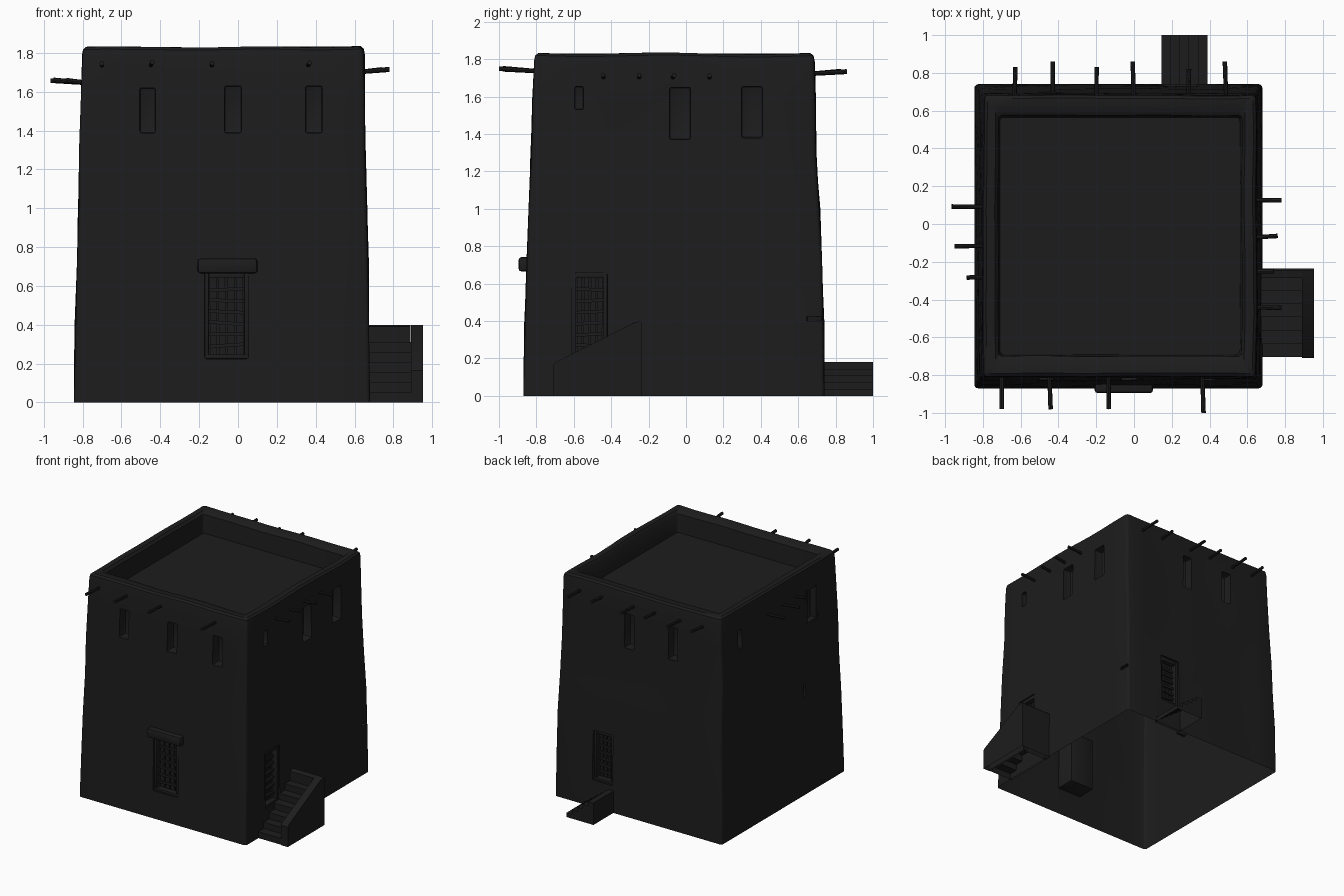
import bpy, bmesh, math, random
from mathutils import Vector, Matrix, noise

if "Cube" in bpy.data.objects:
    bpy.data.objects.remove(bpy.data.objects["Cube"])

random.seed(4)
mat = bpy.data.materials.new("dark_clay")
mat.diffuse_color = (0.012, 0.012, 0.012, 1)
mat.use_nodes = True
mat.node_tree.nodes["Principled BSDF"].inputs["Base Color"].default_value = mat.diffuse_color


def finish(name, bm, smooth=True):
    bmesh.ops.recalc_face_normals(bm, faces=bm.faces[:])
    me = bpy.data.meshes.new(name)
    bm.to_mesh(me)
    bm.free()
    ob = bpy.data.objects.new(name, me)
    bpy.context.collection.objects.link(ob)
    me.materials.append(mat)
    if smooth:
        activate(ob)
        bpy.ops.object.shade_smooth_by_angle(angle=math.radians(35))
    return ob


def activate(ob):
    bpy.ops.object.select_all(action='DESELECT')
    ob.select_set(True)
    bpy.context.view_layer.objects.active = ob


def add_box(bm, lo, hi, bevel=0.0, turn=None):
    lo, hi = Vector(lo), Vector(hi)
    m = Matrix.Translation((lo + hi) / 2) @ (turn or Matrix()) @ Matrix.Diagonal((*(hi - lo), 1))
    vs = bmesh.ops.create_cube(bm, size=1, matrix=m)['verts']
    if bevel:
        es = list({e for v in vs for e in v.link_edges})
        bmesh.ops.bevel(bm, geom=es, offset=bevel, segments=2, profile=0.5, affect='EDGES')


# Wall surface position by side and height: (base, top at z = 1.83)
WALL = {'front': (-0.87, -0.81), 'back': (0.74, 0.685), 'left': (-0.845, -0.80), 'right': (0.68, 0.65)}


def wall_box(bm, side, u0, u1, z0, z1, d0, d1, bevel=0.0, tilt=0.0):
    """Box on a wall: u along the wall, d = depth inwards from the surface."""
    a, b = WALL[side]
    w = a + (b - a) * (z0 + z1) / 2 / 1.83
    s = -1 if a > 0 else 1
    p, q = sorted((w + s * d0, w + s * d1))
    if side in ('front', 'back'):
        add_box(bm, (u0, p, z0), (u1, q, z1), bevel, Matrix.Rotation(tilt, 4, 'Y'))
    else:
        add_box(bm, (p, u0, z0), (q, u1, z1), bevel, Matrix.Rotation(tilt, 4, 'X'))


# Tapered mud walls with rounded parapet and sunken roof
def ring(bm, x0, x1, y0, y1, r, z, wob):
    n, pts = 10, []
    corners = [(x1 - r, y0 + r, -90), (x1 - r, y1 - r, 0), (x0 + r, y1 - r, 90), (x0 + r, y0 + r, 180)]
    for i, (cx, cy, a) in enumerate(corners):
        arc = [Vector((cx + r * math.cos(math.radians(a + k * 30)), cy + r * math.sin(math.radians(a + k * 30)), z))
               for k in range(4)]
        nx, ny, na = corners[(i + 1) % 4]
        nxt = Vector((nx + r * math.cos(math.radians(na)), ny + r * math.sin(math.radians(na)), z))
        pts += arc + [arc[-1].lerp(nxt, k / n) for k in range(1, n)]
    return [bm.verts.new(p + wob * noise.noise_vector(p * 2.6)) for p in pts]


outer = [(-.845, .68, -.87, .74, 0), (-.838, .677, -.862, .737, .38), (-.83, .673, -.852, .727, .7),
         (-.822, .66, -.84, .715, 1.0), (-.815, .655, -.83, .695, 1.3), (-.806, .652, -.817, .69, 1.6),
         (-.80, .65, -.81, .685, 1.79), (-.795, .645, -.805, .68, 1.817), (-.78, .63, -.79, .665, 1.83),
         (-.735, .585, -.735, .61, 1.83), (-.718, .57, -.70, .575, 1.81), (-.71, .56, -.69, .565, 1.66)]
bm = bmesh.new()
rings = [ring(bm, *o[:4], 0.02, o[4], 0 if i in (0, len(outer) - 1) else 0.008) for i, o in enumerate(outer)]
for a, b in zip(rings, rings[1:]):
    for i in range(len(a)):
        j = (i + 1) % len(a)
        bm.faces.new((a[i], a[j], b[j], b[i]))
bm.faces.new(rings[0][::-1])
bm.faces.new(rings[-1])
walls = finish("walls", bm, smooth=False)

# Openings: side, u0, u1, z0, z1, depth
windows = [('front', -.506, -.424, 1.388, 1.62), ('front', -.069, .018, 1.388, 1.63), ('front', .347, .434, 1.388, 1.63),
           ('right', -.596, -.548, 1.53, 1.655), ('right', -.088, .024, 1.37, 1.65), ('right', .297, .409, 1.38, 1.655),
           ('back', -.01, .075, 1.365, 1.65), ('back', -.41, -.325, 1.38, 1.65),
           ('left', .42, .47, 1.50, 1.65), ('left', -.56, -.41, 1.36, 1.655), ('left', -.38, -.35, .80, .90)]
doors = {'front': (-.172, .054, .225, .67), 'right': (-.61, -.42, .20, .66), 'back': (.155, .335, .22, .63)}
bm = bmesh.new()
for w in windows:
    wall_box(bm, *w, -0.1, 0.075, 0.01)
for side, d in doors.items():
    wall_box(bm, side, *d, -0.1, 0.15, 0.01)
add_box(bm, (.66, .60, .40), (.72, .80, .425), 0, Matrix.Rotation(math.radians(-45), 4, 'Z'))  # corner crack
cutter = finish("opening_cutter", bm, smooth=False)
cutter.hide_render = True
mod = walls.modifiers.new("openings", 'BOOLEAN')
mod.operation, mod.solver, mod.object = 'DIFFERENCE', 'EXACT', cutter
activate(walls)
bpy.ops.object.modifier_apply(modifier=mod.name)
bpy.data.objects.remove(cutter)
# The building is an open shell underneath
bm = bmesh.new()
bm.from_mesh(walls.data)
bmesh.ops.delete(bm, geom=[f for f in bm.faces if all(v.co.z < 1e-4 for v in f.verts)], context='FACES')
bm.to_mesh(walls.data)
bm.free()
activate(walls)
bpy.ops.object.shade_smooth_by_angle(angle=math.radians(35))

# Slatted wooden doors
for side, (u0, u1, z0, z1) in doors.items():
    bm = bmesh.new()
    t = 0.022
    for a, b, c, d in ((u0, u0 + t, z0, z1), (u1 - t, u1, z0, z1), (u0, u1, z1 - 0.03, z1), (u0, u1, z0, z0 + t)):
        wall_box(bm, side, a, b, c, d, 0.008, 0.06, 0.004)
    step = (u1 - u0 - 2 * t) / 4
    for k in range(4):
        u = u0 + t + k * step
        wall_box(bm, side, u + 0.005, u + step - 0.005, z0 + .01, z1 - .01, 0.05, 0.065, 0, random.uniform(-.015, .015))
    for k in range(6):
        z = z0 + 0.06 + k * (z1 - z0 - 0.1) / 6
        wall_box(bm, side, u0 + .012, u1 - .012, z, z + .018, 0.035, 0.052, 0, random.uniform(-.08, .08))
    finish(side + "_door", bm)

# Lintel beam over the front door
bm = bmesh.new()
add_box(bm, (-.208, -.895, .665), (.10, -.81, .742), 0.015)
finish("front_lintel", bm)

# Frame of the large left window
bm = bmesh.new()
for a, b, c, d in ((-.56, -.54, 1.36, 1.655), (-.43, -.41, 1.36, 1.655), (-.56, -.41, 1.635, 1.655), (-.56, -.41, 1.36, 1.38)):
    wall_box(bm, 'left', a, b, c, d, 0.0, 0.05)
finish("left_window_frame", bm)

# Roof beam ends: side, z, (u, tip coordinate)
pegs = {'front': (1.745, ((-.70, -.98), (-.45, -.98), (-.135, -.98), (.36, -1.0))),
        'back': (1.73, ((-.635, .83), (-.43, .86), (-.20, .83), (0, .86), (.285, .82), (.49, .86))),
        'right': (1.712, ((-.44, .78), (-.25, .74), (-.073, .76), (.127, .78))),
        'left': (1.655, ((.09, -.965), (-.115, -.95), (-.28, -.885)))}
for side, (z, ends) in pegs.items():
    bm = bmesh.new()
    for u, tip in ends:
        root = tip - math.copysign(max(0.06, abs(tip) - (.61 if tip > 0 else .75)), tip)
        p, q = Vector((u, root, z - .012)), Vector((u + random.uniform(-.01, .01), tip, z + random.uniform(0, .008)))
        if side in ('left', 'right'):
            p, q = Vector((p.y, p.x, p.z)), Vector((q.y, q.x, q.z))
        m = Matrix.Translation((p + q) / 2) @ (q - p).to_track_quat('Z', 'Y').to_matrix().to_4x4()
        bmesh.ops.create_cone(bm, cap_ends=True, segments=8, radius1=.011, radius2=.012, depth=(q - p).length, matrix=m)
    finish(side + "_roof_beams", bm)


# Extruded profile without its underside
def prism(bm, prof, place, a, b):
    A = [bm.verts.new(place(p, a)) for p in prof]
    B = [bm.verts.new(place(p, b)) for p in prof]
    bm.faces.new(A)
    bm.faces.new(B)
    for i in range(len(prof)):
        j = (i + 1) % len(prof)
        if prof[i][1] > 0 or prof[j][1] > 0:
            bm.faces.new((A[i], A[j], B[j], B[i]))


def stairs(start, end, n, rise):
    run, prof = (end - start) / n, [(start, 0)]
    for k in range(n):
        prof += [(start + k * run, (k + 1) * rise), (start + (k + 1) * run, (k + 1) * rise)]
    return prof + [(end, 0)]


# Side stair with sloping outer wall and end wall
along_y = lambda p, x: (x, p[0], p[1])
bm = bmesh.new()
prism(bm, stairs(-.705, -.28, 6, .052), along_y, .665, .90)
finish("side_steps", bm, smooth=False)
bm = bmesh.new()
prism(bm, [(-.71, 0), (-.71, .165), (-.70, .178), (-.28, .39), (-.245, .40), (-.235, .39), (-.235, 0)], along_y, .89, .952)
prism(bm, [(-.285, 0), (-.285, .39), (-.245, .40), (-.235, .39), (-.235, 0)], along_y, .665, .889)
finish("side_stair_wall", bm)

# Back steps rising towards -x
bm = bmesh.new()
prism(bm, stairs(.39, .145, 5, .036), lambda p, y: (p[0], y, p[1]), .72, 1.0)
finish("back_steps", bm, smooth=False)
